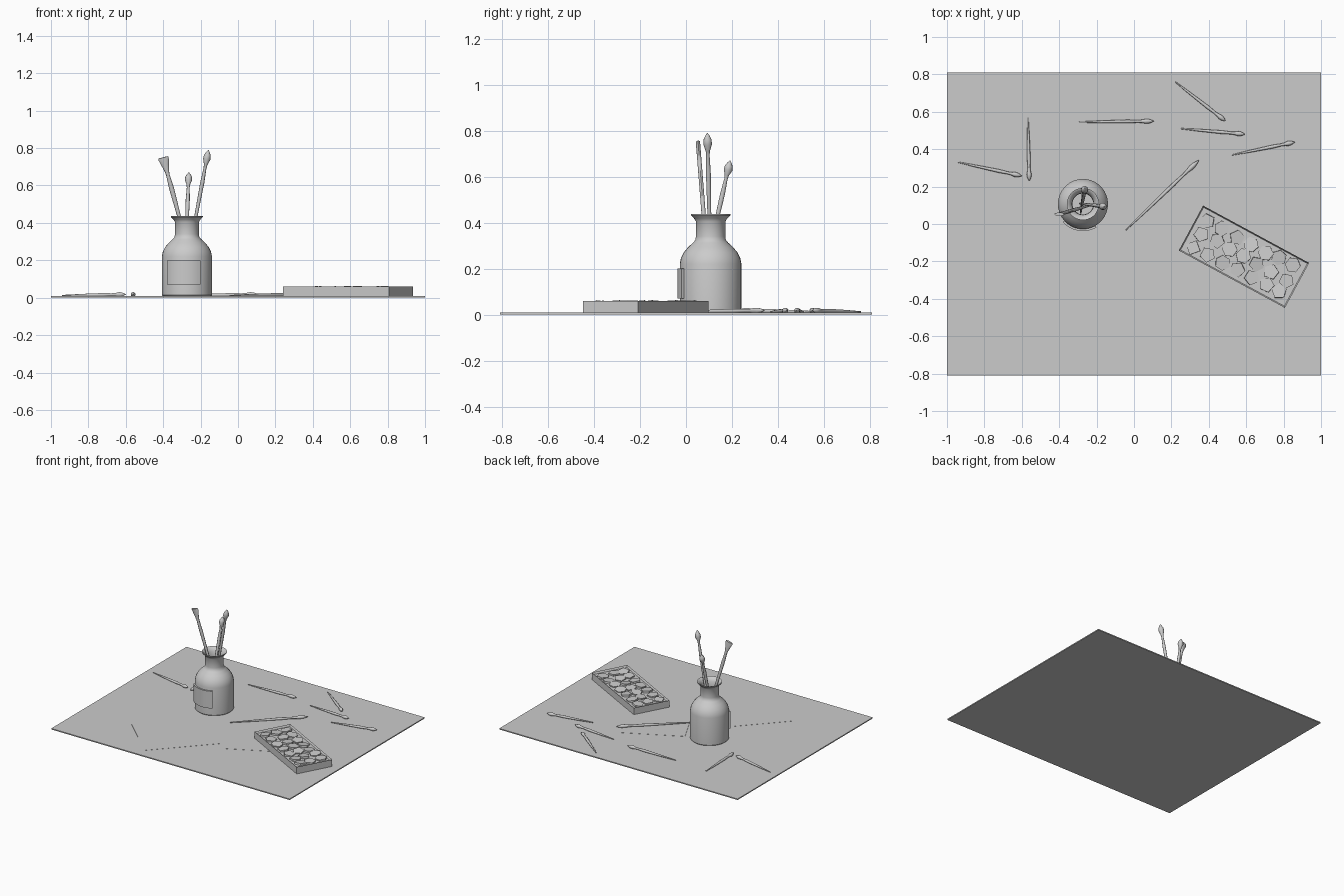
import bpy, bmesh, math, random
from mathutils import Vector, Matrix

random.seed(4)
if "Cube" in bpy.data.objects:
    bpy.data.objects.remove(bpy.data.objects["Cube"])

grey = bpy.data.materials.new("plain grey")
grey.use_nodes = True
grey.diffuse_color = (0.6, 0.6, 0.6, 1)
grey.node_tree.nodes["Principled BSDF"].inputs["Base Color"].default_value = (0.6, 0.6, 0.6, 1)


def finish(name, bm, smooth=False):
    bmesh.ops.recalc_face_normals(bm, faces=bm.faces)
    mesh = bpy.data.meshes.new(name)
    bm.to_mesh(mesh)
    bm.free()
    mesh.materials.append(grey)
    ob = bpy.data.objects.new(name, mesh)
    bpy.context.collection.objects.link(ob)
    if smooth:
        bpy.ops.object.select_all(action='DESELECT')
        ob.select_set(True)
        bpy.context.view_layer.objects.active = ob
        bpy.ops.object.shade_smooth_by_angle(angle=math.radians(40))
    return ob


def box(name, size, center, angle=0):
    bm = bmesh.new()
    m = Matrix.Translation(center) @ Matrix.Rotation(angle, 4, 'Z') @ Matrix.Diagonal((*size, 1))
    bmesh.ops.create_cube(bm, size=1, matrix=m)
    return finish(name, bm)


def lathe(bm, profile, place, segments):
    """Rings of (width, depth, height), skinned together and capped."""
    rings = []
    for w, d, h in profile:
        rings.append([bm.verts.new(place(w * math.cos(a), d * math.sin(a), h))
                      for a in (math.tau * i / segments for i in range(segments))])
    for lo, hi in zip(rings, rings[1:]):
        for i in range(segments):
            j = (i + 1) % segments
            bm.faces.new((lo[i], lo[j], hi[j], hi[i]))
    bm.faces.new(rings[0])
    bm.faces.new(rings[-1])


ROUND = [(0, .3), (.3, .7), (.65, 1), (.78, .75), (.84, .9), (.89, 1.35), (.93, 1.25), (.97, .7), (1, .1)]
TALL = [(0, .4), (.5, .8), (.75, 1), (.86, .7), (.89, .9), (.93, 1.8), (.96, 1.6), (.985, .8), (1, .1)]
FLAT = [(0, .4), (.5, .8), (.75, 1.1), (.86, .8), (.89, 1), (.94, 1.7), (.99, 2.4), (1, 2.2)]


def brush(name, tail, tip, radius, shape, flat=False):
    tail, tip = Vector(tail), Vector(tip)
    axis = tip - tail
    ref = Vector((0, 1, 0)) if abs(axis.z) > abs(axis.x) + abs(axis.y) else Vector((0, 0, 1))
    side = ref.cross(axis).normalized()
    up = axis.normalized().cross(side)
    profile = [(r * radius, radius * (min(r, .8) if flat else r), t) for t, r in shape]
    bm = bmesh.new()
    lathe(bm, profile, lambda x, y, t: tail + axis * t + side * x + up * y, 10)
    finish(name, bm, True)


# Ground mat and two sheets of paper
MAT = 0.008
box("mat", (2, 1.62, MAT), (0, 0, MAT / 2))
box("paper_left", (.53, .43, .001), (-.245, -.395, MAT + .0005), math.radians(47))
box("paper_middle", (.47, .65, .001), (.235, .003, MAT + .0008), math.radians(27))

# Bottle with a hollow flared neck
JAR = Vector((-.273, .107, 0))
outer = [(.128, MAT), (.134, .014), (.134, .22), (.129, .245), (.117, .27), (.098, .293),
         (.076, .313), (.066, .325), (.064, .34), (.064, .405), (.072, .418), (.086, .432), (.086, .438)]
inner = [(.078, .436), (.058, .41), (.056, .33), (.12, .24), (.122, .03)]
bm = bmesh.new()
lathe(bm, [(r, r, z) for r, z in outer + inner], lambda x, y, z: JAR + Vector((x, y, z)), 36)
finish("bottle", bm, True)

# Curved raised label on the bottle front
bm = bmesh.new()
steps = 12
columns = []
for i in range(steps + 1):
    a = math.radians(-48 + 78 * i / steps)
    columns.append([bm.verts.new(JAR + Vector((r * math.sin(a), -r * math.cos(a), z)))
                    for r, z in ((.132, .07), (.145, .07), (.145, .2), (.132, .2))])
for a, b in zip(columns, columns[1:]):
    for k in range(4):
        n = (k + 1) % 4
        bm.faces.new((a[k], b[k], b[n], a[n]))
bm.faces.new(columns[0])
bm.faces.new(columns[-1])
finish("label", bm, True)

# Brushes standing in the bottle
brush("flat_brush", (-.222, .104, .09), (-.4, .052, .75), .012, FLAT, True)
brush("small_brush", (-.285, .06, .09), (-.263, .192, .67), .011, TALL)
brush("large_brush", (-.29, .11, .09), (-.158, .093, .79), .011, TALL)

# Brushes lying on the mat
loose = [((-.94, .33), (-.6, .257)), ((-.567, .57), (-.56, .23)), ((-.294, .545), (.107, .55)),
         ((.22, .76), (.49, .55)), ((.25, .51), (.594, .48)), ((.524, .369), (.86, .438)),
         ((-.043, -.032), (.348, .342))]
for i, (tail, tip) in enumerate(loose):
    brush(f"loose_brush_{i + 1}", (*tail, MAT + .004), (*tip, MAT + .01), .0095, ROUND)

# Open tray
ANGLE = math.radians(-28.4)
TRAY = Matrix.Translation((.588, -.175, 0)) @ Matrix.Rotation(ANGLE, 4, 'Z')
bm = bmesh.new()
bmesh.ops.create_cube(bm, size=1, matrix=Matrix.Translation((0, 0, .034)) @ Matrix.Diagonal((.645, .273, .052, 1)))
bm.faces.ensure_lookup_table()
top = max(bm.faces, key=lambda f: f.calc_center_median().z)
bmesh.ops.inset_region(bm, faces=[top], thickness=.01)
bmesh.ops.translate(bm, verts=top.verts, vec=(0, 0, -.014))
bmesh.ops.transform(bm, matrix=TRAY, verts=bm.verts)
finish("tray", bm)

# Faceted paint pieces filling the tray
bm = bmesh.new()
for col in range(7):
    for row in range(3):
        x = (col - 3) * .086 + random.uniform(-.008, .008)
        y = (row - 1) * .08 + random.uniform(-.008, .008)
        sides = random.choice((5, 5, 6, 4))
        tilt = Matrix.Rotation(random.uniform(-.12, .12), 4, 'X') @ Matrix.Rotation(random.uniform(-.12, .12), 4, 'Y')
        spin = Matrix.Rotation(random.uniform(0, 3), 4, 'Z')
        bmesh.ops.create_cone(bm, cap_ends=True, segments=sides, radius1=.042, radius2=.042, depth=.014,
                              matrix=TRAY @ Matrix.Translation((x, y, .05)) @ tilt @ spin)
finish("paint_pieces", bm)
